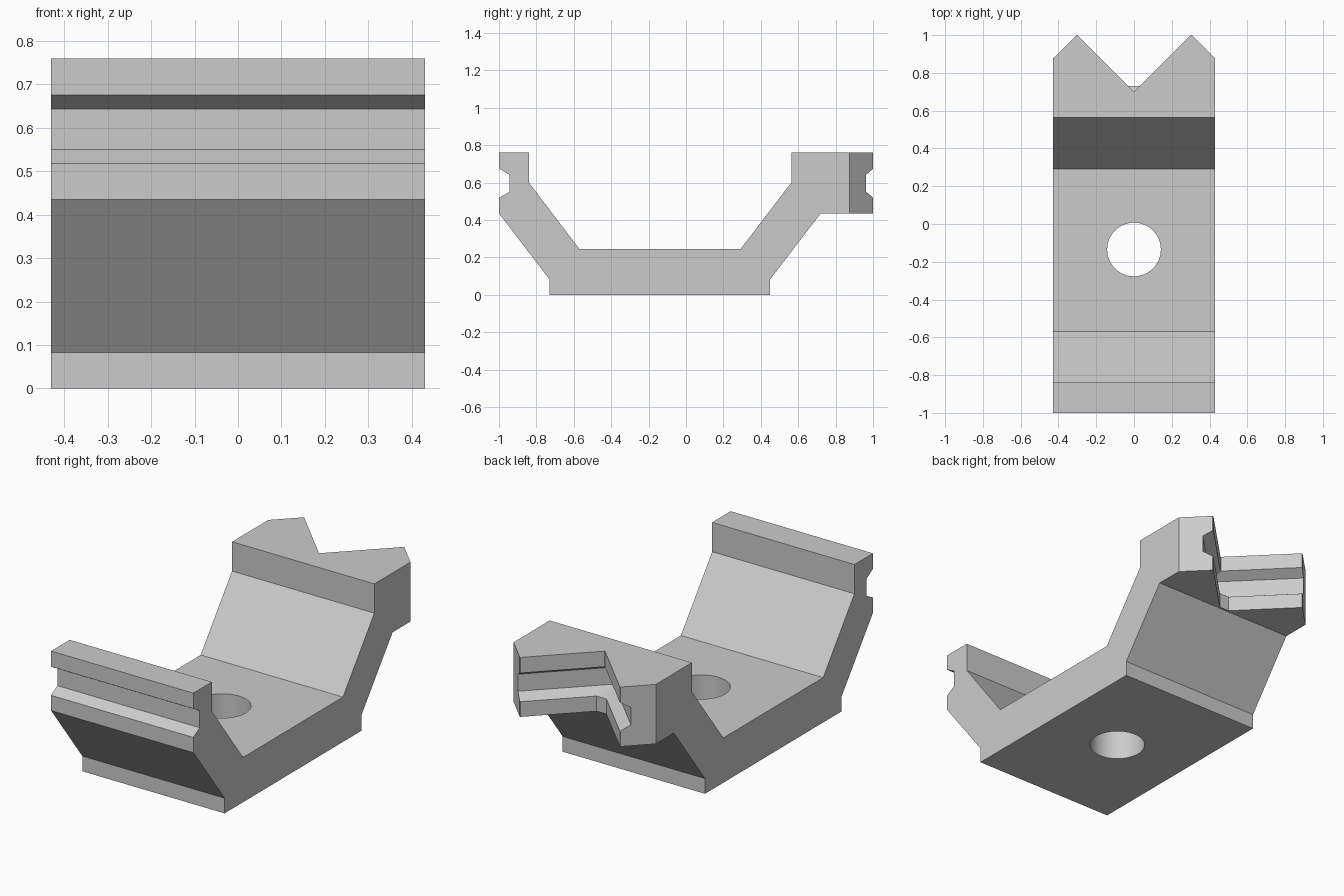
import bpy
import bmesh
import math
from mathutils import Vector

cube = bpy.data.objects.get("Cube")
if cube:
    bpy.data.objects.remove(cube, do_unlink=True)

HALF_W = 0.43
DEPTH = 0.055      # groove depth

grey = bpy.data.materials.new("plain grey")
grey.use_nodes = True
grey.diffuse_color = (0.6, 0.6, 0.6, 1)
grey.node_tree.nodes["Principled BSDF"].inputs["Base Color"].default_value = grey.diffuse_color


def loft(name, loops):
    """Closed solid through a stack of matching point loops."""
    bm = bmesh.new()
    rings = [[bm.verts.new(p) for p in loop] for loop in loops]
    n = len(rings[0])
    for a, b in zip(rings, rings[1:]):
        for i in range(n):
            j = (i + 1) % n
            bm.faces.new((a[i], a[j], b[j], b[i]))
    bm.faces.new(rings[0][::-1])
    bm.faces.new(rings[-1])
    bmesh.ops.recalc_face_normals(bm, faces=bm.faces)
    mesh = bpy.data.meshes.new(name)
    bm.to_mesh(mesh)
    bm.free()
    mesh.materials.append(grey)
    obj = bpy.data.objects.new(name, mesh)
    bpy.context.collection.objects.link(obj)
    return obj


def prism(name, outline, z0, z1):
    return loft(name, [[(x, y, z) for x, y in outline] for z in (z0, z1)])


# Side profile (y, z): base, sloping arms, grooved front jaw, solid rear jaw
profile = [(-0.73, 0), (0.45, 0), (0.45, 0.083), (0.72, 0.435), (1, 0.435),
           (1, 0.76), (0.563, 0.76), (0.563, 0.6), (0.292, 0.245),
           (-0.57, 0.245), (-0.84, 0.6), (-0.84, 0.76), (-1, 0.76),
           (-1, 0.675), (-1 + DEPTH, 0.643), (-1 + DEPTH, 0.55),
           (-1, 0.518), (-1, 0.435), (-0.73, 0.083)]
bracket = loft("jaw_bracket", [[(x, y, z) for y, z in profile]
                               for x in (-HALF_W, HALF_W)])

# V notch with a groove along its walls; the lower lip has a blunted corner
apex = 0.7
layers = [(0.3, 0, 0.03), (0.518, 0, 0.03), (0.55, DEPTH, 0.001),
          (0.643, DEPTH, 0.001), (0.675, 0, 0.001), (0.9, 0, 0.001)]
loops = []
for z, d, w in layers:
    a = apex - d * math.sqrt(2)
    loops.append([(-w, a + w, z), (w, a + w, z),
                  (0.5, a + 0.5, z), (-0.5, a + 0.5, z)])
cutters = [loft("notch_cutter", loops)]

# Bevelled rear corners
for side, label in ((1, "left"), (-1, "right")):
    cutters.append(prism(label + "_corner_cutter",
                         [(side * 0.255, 1.05), (side * 0.505, 0.8),
                          (side * 0.505, 1.05)], 0.3, 0.9))

# Mounting hole through the base
hole = [(0.142 * math.cos(t), -0.135 + 0.142 * math.sin(t))
        for t in (math.tau * i / 64 for i in range(64))]
cutters.append(prism("hole_cutter", hole, -0.1, 0.35))

bpy.context.view_layer.objects.active = bracket
for cutter in cutters:
    cutter.hide_render = True
    mod = bracket.modifiers.new(cutter.name, "BOOLEAN")
    mod.operation = "DIFFERENCE"
    mod.solver = "EXACT"
    mod.object = cutter
    bpy.ops.object.modifier_apply(modifier=mod.name)
    bpy.data.objects.remove(cutter, do_unlink=True)

bpy.ops.object.select_all(action="DESELECT")
bracket.select_set(True)
bpy.ops.object.shade_smooth_by_angle(angle=math.radians(20))
